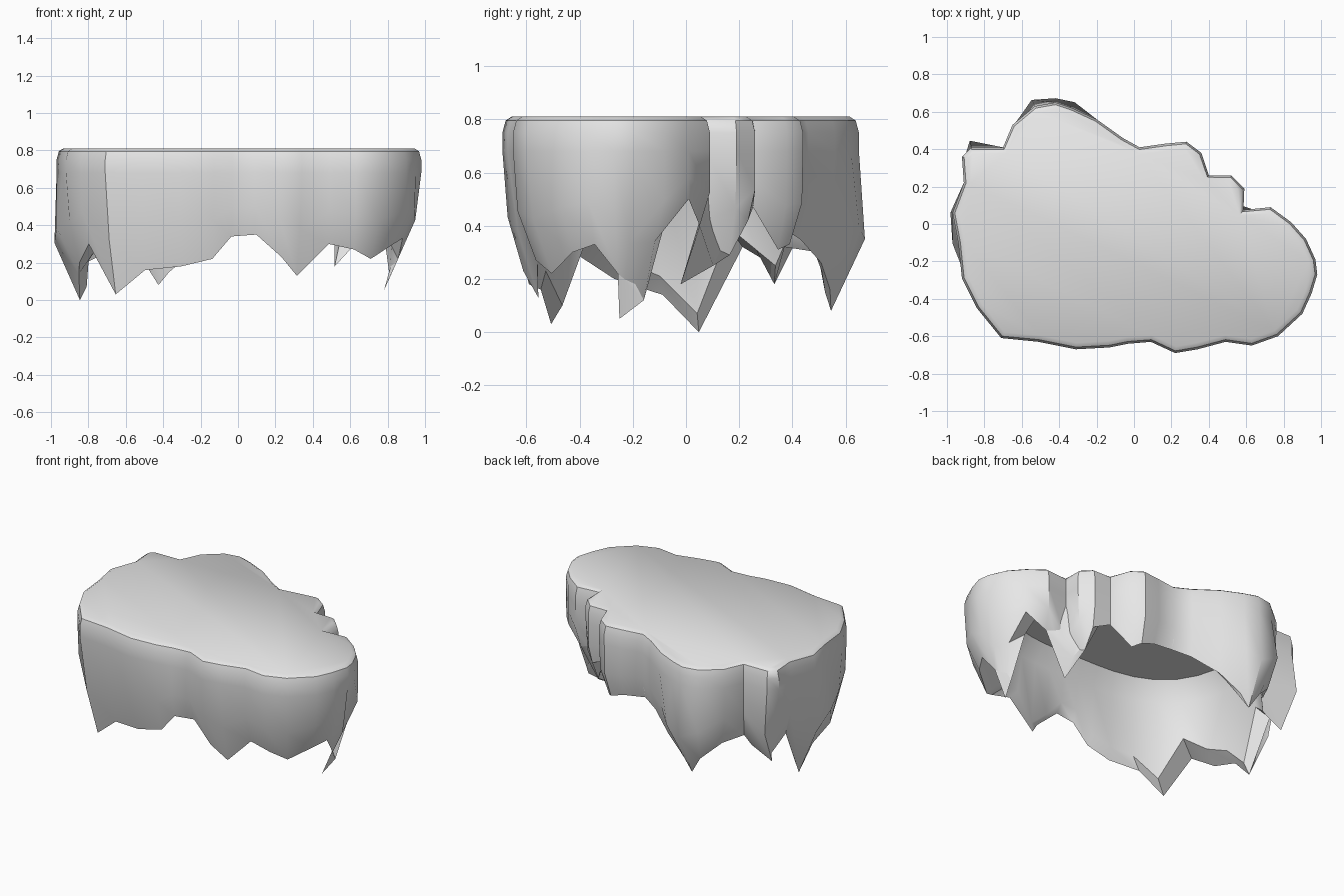
import bpy
import bmesh
from math import radians
from mathutils import Vector

cube = bpy.data.objects.get("Cube")
if cube:
    bpy.data.objects.remove(cube, do_unlink=True)

TOP, CEILING, SHOULDER = 0.81, 0.72, 0.68

# Rock outline, counterclockwise from the front: x, y, height of the ragged lower edge
OUTLINE = [
    (-.71, -.61, .03), (-.51, -.63, .16), (-.31, -.67, .18), (-.13, -.66, .22),
    (-.03, -.64, .34), (.09, -.63, .35), (.22, -.69, .23), (.34, -.67, .13),
    (.49, -.63, .30), (.63, -.65, .27), (.77, -.60, .22), (.90, -.48, .30),
    (.95, -.37, .33), (.98, -.27, .22), (.97, -.19, .05), (.92, -.08, .34),
    (.84, .01, .50), (.73, .09, .40), (.585, .075, .18), (.59, .19, .29),
    (.52, .26, .42), (.40, .26, .47), (.36, .38, .31), (.28, .44, .33),
    (.17, .43, .36), (.03, .41, .38), (-.06, .46, .35), (-.20, .56, .26),
    (-.33, .62, .16), (-.42, .65, .08), (-.53, .63, .19), (-.65, .53, .30),
    (-.70, .41, .32), (-.87, .41, .18), (-.92, .36, .24), (-.91, .22, .32),
    (-.97, .06, .00), (-.94, -.10, .14), (-.92, -.29, .20), (-.84, -.45, .30),
]
plan = [Vector((x, y)) for x, y, z in OUTLINE]
edge = [z for x, y, z in OUTLINE]
count = len(plan)


def outward(i):
    """Unit direction pointing out of the outline at a corner."""
    along = plan[(i + 1) % count] - plan[i - 1]
    return Vector((along.y, -along.x)).normalized()


def smoothed(points, rounds):
    for step in range(rounds):
        points = [(points[i - 1] + points[i] * 2 + points[(i + 1) % count]) / 4
                  for i in range(count)]
    return points


normals = [outward(i) for i in range(count)]
core = smoothed(plan, 4)


def outer_ring(bm, inset, z):
    return [bm.verts.new((*(p - n * inset), z)) for p, n in zip(plan, normals)]


def hanging_ring(bm, drop):
    """Ring part way from the shoulder to the ragged edge, tapering inward."""
    ring = []
    for p, n, low in zip(plan, normals, edge):
        z = SHOULDER + (low - SHOULDER) * drop
        inset = max(0, 0.5 - z) * (0.25 + 0.2 * max(0, p.x))
        # Back and side spikes swell before they narrow
        if p.x < -0.3 and p.y > -0.15 and low < 0.2 and drop < 1:
            inset -= 0.06
        ring.append(bm.verts.new((*(p - n * inset), z)))
    return ring


def inner_ring(bm, scale, heights):
    return [bm.verts.new((*(p * scale), z)) for p, z in zip(core, heights)]


def bridge(bm, upper, lower):
    for i in range(count):
        j = (i + 1) % count
        bm.faces.new((upper[i], lower[i], lower[j], upper[j]))


# Hollow rock slab: flat top, rounded rim, ragged wall and recessed underside
bm = bmesh.new()
rings = [
    outer_ring(bm, 0.035, TOP),
    outer_ring(bm, 0.012, TOP - 0.015),
    outer_ring(bm, 0.0, TOP - 0.06),
    outer_ring(bm, 0.0, SHOULDER),
    hanging_ring(bm, 0.55),
    hanging_ring(bm, 1.0),
    inner_ring(bm, 0.87, [z + 0.07 for z in edge]),
    inner_ring(bm, 0.84, [0.6] * count),
    inner_ring(bm, 0.76, [CEILING] * count),
]
for upper, lower in zip(rings, rings[1:]):
    bridge(bm, upper, lower)
bm.faces.new(rings[0])
bm.faces.new(rings[-1])
bmesh.ops.recalc_face_normals(bm, faces=bm.faces)

mesh = bpy.data.meshes.new("rock_slab")
bm.to_mesh(mesh)
bm.free()
rock = bpy.data.objects.new("rock_slab", mesh)
bpy.context.collection.objects.link(rock)

# Plain grey stone
stone = bpy.data.materials.new("grey_stone")
stone.use_nodes = True
grey = (0.8, 0.8, 0.8, 1)
stone.diffuse_color = grey
stone.node_tree.nodes["Principled BSDF"].inputs["Base Color"].default_value = grey
mesh.materials.append(stone)

bpy.context.view_layer.objects.active = rock
rock.select_set(True)
bpy.ops.object.shade_smooth_by_angle(angle=radians(40))
